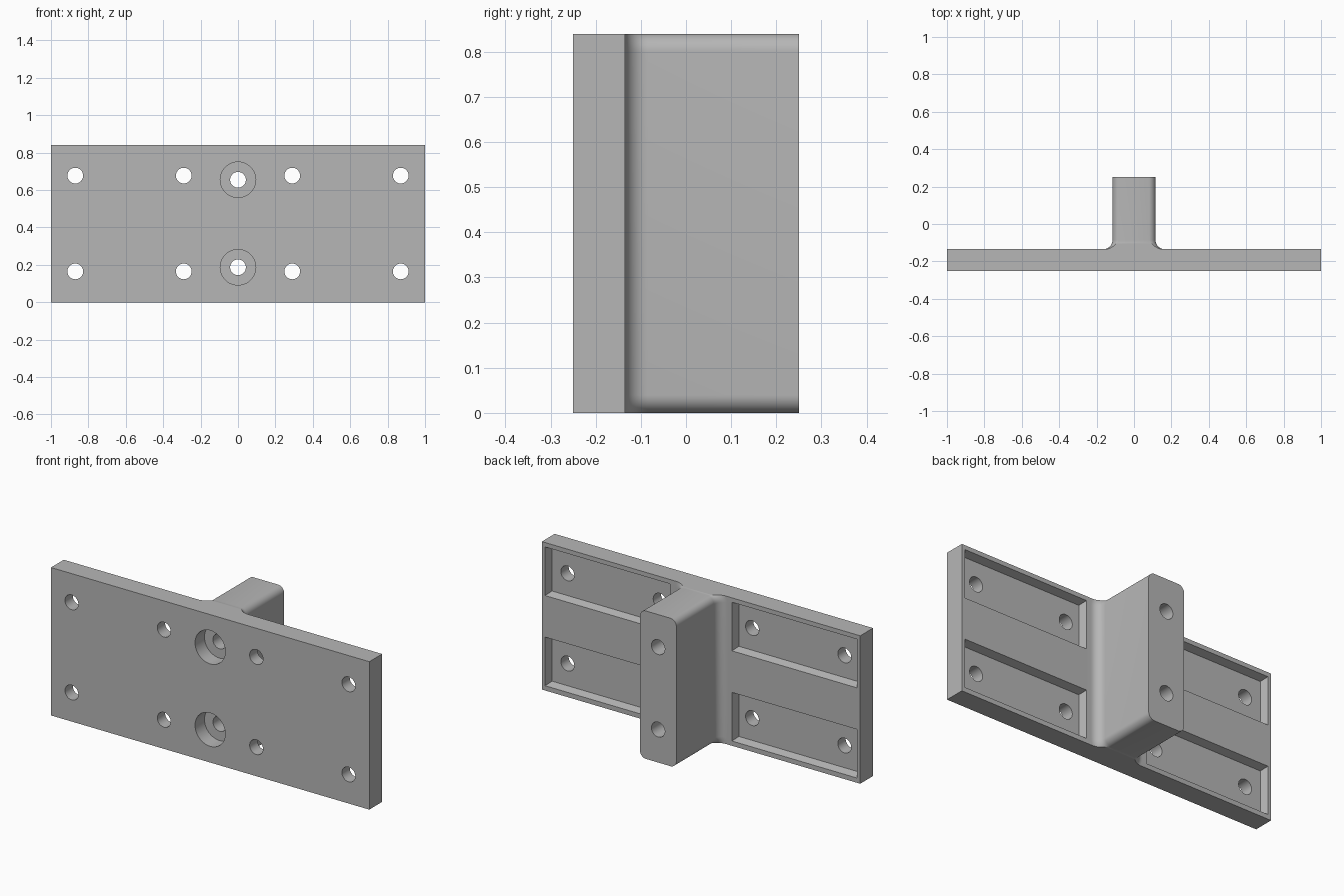
import bpy
import bmesh
from math import sin, cos, pi, radians
from mathutils import Matrix

if "Cube" in bpy.data.objects:
    bpy.data.objects.remove(bpy.data.objects["Cube"], do_unlink=True)

HEIGHT = 0.84
MID = HEIGHT / 2
FRONT, BACK, TIP = -0.25, -0.135, 0.25
HOLE_R = 0.042
FILLET = 0.05

grey = bpy.data.materials.new("plain grey")
grey.use_nodes = True
COLOUR = (0.47, 0.47, 0.47, 1)
grey.diffuse_color = COLOUR
grey.node_tree.nodes["Principled BSDF"].inputs["Base Color"].default_value = COLOUR


def make(name, bm):
    """Turn a bmesh into an object."""
    bmesh.ops.recalc_face_normals(bm, faces=bm.faces)
    mesh = bpy.data.meshes.new(name)
    bm.to_mesh(mesh)
    bm.free()
    mesh.materials.append(grey)
    obj = bpy.data.objects.new(name, mesh)
    bpy.context.collection.objects.link(obj)
    return obj


def loft(name, rings):
    """Skin a list of equal-length point rings and cap both ends."""
    bm = bmesh.new()
    loops = [[bm.verts.new(p) for p in ring] for ring in rings]
    n = len(loops[0])
    for a, b in zip(loops, loops[1:]):
        for i in range(n):
            j = (i + 1) % n
            bm.faces.new((a[i], a[j], b[j], b[i]))
    bm.faces.new(loops[0])
    bm.faces.new(loops[-1])
    return make(name, bm)


def rect(x0, x1, z0, z1, y):
    return [(x0, y, z0), (x1, y, z0), (x1, y, z1), (x0, y, z1)]


def box(name, x0, x1, y0, y1, z0, z1):
    return loft(name, [rect(x0, x1, z0, z1, y) for y in (y0, y1)])


def rod(name, x, z, radius, y0, y1):
    """Cylinder along y."""
    bm = bmesh.new()
    place = Matrix.Translation((x, (y0 + y1) / 2, z)) @ Matrix.Rotation(pi / 2, 4, "X")
    bmesh.ops.create_cone(bm, cap_ends=True, segments=48, radius1=radius,
                          radius2=radius, depth=y1 - y0, matrix=place)
    return make(name, bm)


def combine(target, tool, operation):
    """Apply a boolean and discard the tool."""
    tool.hide_render = True
    mod = target.modifiers.new("cut", "BOOLEAN")
    mod.operation, mod.solver, mod.object = operation, "EXACT", tool
    bpy.context.view_layer.objects.active = target
    bpy.ops.object.modifier_apply(modifier=mod.name)
    bpy.data.objects.remove(tool, do_unlink=True)


def stem_ring(offset, y, steps=10):
    """Rounded rectangle grown outward by an offset."""
    half_x, half_z, r = 0.115, MID + 0.0005, 0.04
    ring = []
    for k, (sx, sz) in enumerate([(1, 1), (-1, 1), (-1, -1), (1, -1)]):
        for i in range(steps + 1):
            a = (k + i / steps) * pi / 2
            ring.append((sx * (half_x - r) + (r + offset) * cos(a), y,
                         MID + sz * (half_z - r) + (r + offset) * sin(a)))
    return ring


# Stem with a fillet flaring into the plate
rings = [stem_ring(FILLET, BACK - 0.05)]
for i in range(11):
    a = i / 10 * pi / 2
    rings.append(stem_ring(FILLET * (1 - sin(a)), BACK + FILLET * (1 - cos(a))))
rings.append(stem_ring(0, TIP + 0.1))
stem = loft("stem", rings)

# Oversized plate joined to the stem, then trimmed to the final block
bracket = box("mounting_bracket", -1.2, 1.2, FRONT - 0.1, BACK, -0.2, HEIGHT + 0.2)
combine(bracket, stem, "UNION")
combine(bracket, box("trim", -1, 1, FRONT, TIP, 0, HEIGHT), "INTERSECT")

# Four tapered pockets in the back, each with two screw holes
DEPTH, TAPER = 0.045, 0.012
for side in (-1, 1):
    for z in (0.165, 0.677):
        cx, hx, hz = side * 0.587, 0.393, 0.138
        pocket = []
        for y, grow in ((BACK - DEPTH, -TAPER), (BACK + DEPTH, TAPER)):
            pocket.append(rect(cx - hx - grow, cx + hx + grow,
                               z - hz - grow, z + hz + grow, y))
        combine(bracket, loft("pocket", pocket), "DIFFERENCE")
        for x in (0.29, 0.87):
            combine(bracket, rod("screw_hole", side * x, z, HOLE_R, -0.4, 0), "DIFFERENCE")

# Counterbored bolt holes through the stem
for z in (0.187, 0.655):
    combine(bracket, rod("counterbore", 0, z, 0.095, -0.4, FRONT + 0.085), "DIFFERENCE")
    combine(bracket, rod("bolt_hole", 0, z, HOLE_R, -0.4, 0.4), "DIFFERENCE")

# Smooth curved walls, keep edges crisp
bpy.ops.object.select_all(action="DESELECT")
bracket.select_set(True)
bpy.context.view_layer.objects.active = bracket
bpy.ops.object.shade_smooth_by_angle(angle=radians(30))
